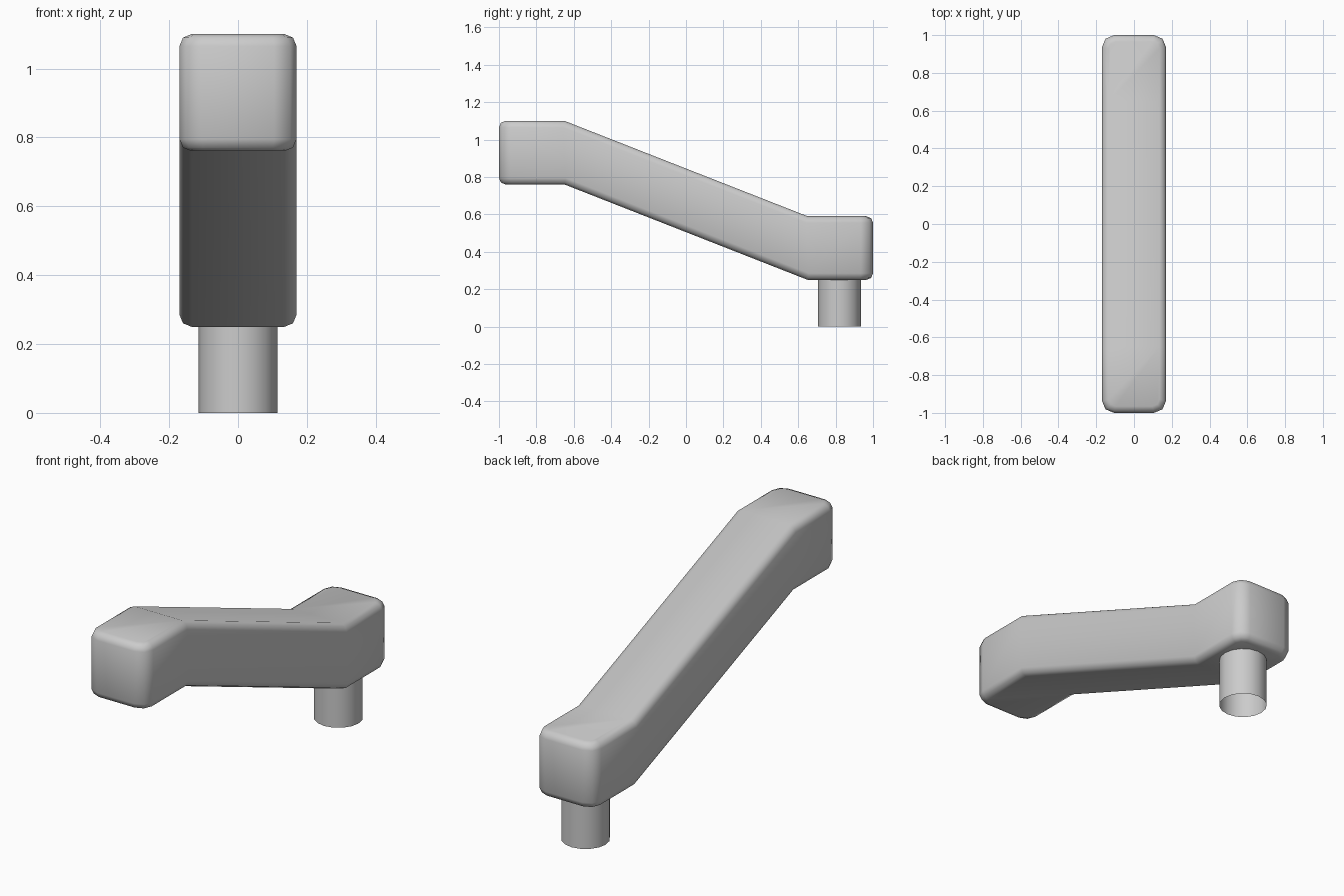
import bpy, bmesh, math

if "Cube" in bpy.data.objects:
    bpy.data.objects.remove(bpy.data.objects["Cube"])


def add_object(name, bm, angle):
    mesh = bpy.data.meshes.new(name)
    bm.to_mesh(mesh)
    bm.free()
    obj = bpy.data.objects.new(name, mesh)
    bpy.context.collection.objects.link(obj)
    bpy.ops.object.select_all(action='DESELECT')
    obj.select_set(True)
    bpy.context.view_layer.objects.active = obj
    bpy.ops.object.shade_smooth_by_angle(angle=math.radians(angle))
    return obj


def round_edges(bm, edges, width):
    bmesh.ops.bevel(bm, geom=edges, offset=width, offset_type='OFFSET',
                    segments=2, profile=0.5, affect='EDGES')
    bm.normal_update()


# Cranked arm: a side strip swept upward, then rounded
HALF_W, THICK = 0.17, 0.34
path = [(-1, 0.76), (-0.65, 0.76), (0.65, 0.25), (1, 0.25)]
bm = bmesh.new()
rings = [[bm.verts.new((x, y, z + h)) for x, h in
          ((-HALF_W, 0), (HALF_W, 0), (HALF_W, THICK), (-HALF_W, THICK))]
         for y, z in path]
bm.faces.new(rings[0])
bm.faces.new(rings[-1][::-1])
for a, b in zip(rings, rings[1:]):
    for i in range(4):
        j = (i + 1) % 4
        bm.faces.new((a[i], b[i], b[j], a[j]))
bmesh.ops.recalc_face_normals(bm, faces=bm.faces)
bm.normal_update()

# Upright corners at both ends get the larger radius
round_edges(bm, [e for e in bm.edges
                 if all(abs(v.co.y) > 0.99 for v in e.verts)
                 and abs(e.verts[0].co.z - e.verts[1].co.z) > 0.1], 0.065)


# Outlines of the top and underside get the smaller radius
def is_level(face):
    return abs(face.normal.z) > 0.5


round_edges(bm, [e for e in bm.edges
                 if is_level(e.link_faces[0]) != is_level(e.link_faces[1])], 0.035)
add_object("crank_arm", bm, 50)

# Hollow pin under the low end
bm = bmesh.new()
bmesh.ops.create_cone(bm, cap_ends=False, segments=16, radius1=0.115,
                      radius2=0.115, depth=0.26)
bmesh.ops.translate(bm, verts=bm.verts, vec=(0, 0.82, 0.13))
add_object("pin", bm, 40)
